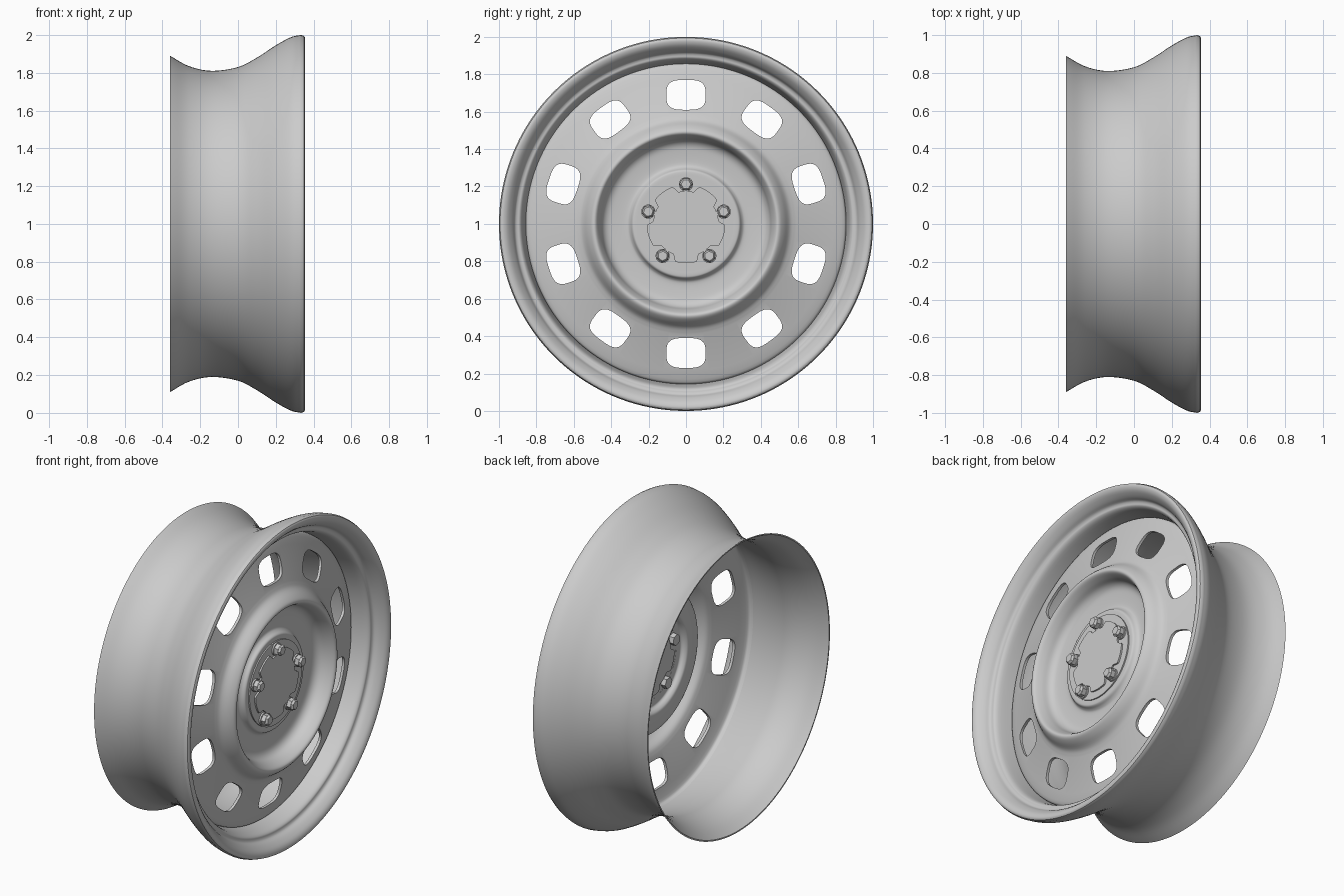
import bpy
import bmesh
from math import sin, cos, pi, radians, copysign
from mathutils import Matrix, Vector

cube = bpy.data.objects.get("Cube")
if cube:
    bpy.data.objects.remove(cube, do_unlink=True)

steel = bpy.data.materials.new("grey_steel")
steel.use_nodes = True
steel.diffuse_color = (0.6, 0.6, 0.6, 1)
steel.node_tree.nodes["Principled BSDF"].inputs["Base Color"].default_value = (0.6, 0.6, 0.6, 1)


def finish(name, bm, angle=35):
    bmesh.ops.recalc_face_normals(bm, faces=bm.faces)
    mesh = bpy.data.meshes.new(name)
    bm.to_mesh(mesh)
    bm.free()
    obj = bpy.data.objects.new(name, mesh)
    bpy.context.collection.objects.link(obj)
    mesh.materials.append(steel)
    smooth(obj, angle)
    return obj


def smooth(obj, angle):
    bpy.ops.object.select_all(action='DESELECT')
    obj.select_set(True)
    bpy.context.view_layer.objects.active = obj
    bpy.ops.object.shade_smooth_by_angle(angle=radians(angle))


def spline(pts, steps=5):
    """Catmull-Rom curve through (x, radius) points."""
    p = [Vector(q) for q in pts]
    p = [2 * p[0] - p[1]] + p + [2 * p[-1] - p[-2]]
    out = []
    for a, b, c, d in zip(p, p[1:], p[2:], p[3:]):
        for i in range(steps):
            t = i / steps
            out.append(0.5 * (2 * b + (c - a) * t + (2 * a - 5 * b + 4 * c - d) * t * t
                              + (3 * b - a - 3 * c + d) * t ** 3))
    return out + [p[-2]]


def lathe(name, profile, segs=128):
    """Turn a closed (x, radius) profile around the axle."""
    bm = bmesh.new()
    rings = []
    for k in range(segs):
        a = 2 * pi * k / segs
        rings.append([bm.verts.new((x, r * cos(a), 1 + r * sin(a))) for x, r in profile])
    n = len(profile)
    for k in range(segs):
        u, v = rings[k], rings[(k + 1) % segs]
        for i in range(n):
            j = (i + 1) % n
            bm.faces.new((u[i], u[j], v[j], v[i]))
    return finish(name, bm)


def prism(bm, outline, x0, x1):
    """Extrude a (y, z) outline along the axle."""
    back = [bm.verts.new((x0, y, z)) for y, z in outline]
    front = [bm.verts.new((x1, y, z)) for y, z in outline]
    bm.faces.new(back)
    bm.faces.new(front)
    for i in range(len(outline)):
        j = (i + 1) % len(outline)
        bm.faces.new((back[i], back[j], front[j], front[i]))


def ring(radius, count, cy=0, cz=1, turn=0):
    return [(cy + radius * cos(turn + 2 * pi * i / count),
             cz + radius * sin(turn + 2 * pi * i / count)) for i in range(count)]


# Rim barrel with rolled lip and stepped inner wall
outer = spline([(-0.36, 0.89), (-0.26, 0.835), (-0.14, 0.81), (0, 0.83), (0.1, 0.88),
                (0.2, 0.945), (0.28, 0.988), (0.335, 1.0)])
lip = spline([(0.35, 0.994), (0.355, 0.98), (0.345, 0.955), (0.315, 0.928), (0.29, 0.915),
              (0.282, 0.902), (0.278, 0.888), (0.255, 0.874), (0.19, 0.861), (0.1, 0.848)], 3)
inside = spline([(0, 0.822), (-0.14, 0.802), (-0.26, 0.827), (-0.36, 0.882)])
lathe("rim_barrel", outer + lip + inside, 160)

# Pressed wheel disc: flat band, raised ridge, recess and hub step
face = spline([(0.13, 0.858), (0.165, 0.856), (0.182, 0.845), (0.2, 0.79)], 3)
face += spline([(0.247, 0.59), (0.265, 0.555), (0.305, 0.525), (0.328, 0.5), (0.325, 0.48),
                (0.29, 0.46), (0.25, 0.445), (0.228, 0.42), (0.22, 0.38), (0.217, 0.32),
                (0.227, 0.3), (0.245, 0.288), (0.25, 0.275), (0.25, 0.24)], 4)
disc = lathe("wheel_disc", face + [Vector((x - 0.016, r - 0.004)) for x, r in reversed(face)], 160)

# Ten rounded ventilation holes
bm = bmesh.new()
shape = []
for i in range(40):
    c, s = cos(2 * pi * i / 40), sin(2 * pi * i / 40)
    shape.append((copysign(abs(c) ** 0.62, c) * 0.105, 0.69 + copysign(abs(s) ** 0.62, s) * 0.08))
for k in range(10):
    a = 2 * pi * k / 10
    prism(bm, [(y * cos(a) - z * sin(a), 1 + y * sin(a) + z * cos(a)) for y, z in shape], 0, 0.5)
cutter = finish("hole_cutter", bm)
cutter.hide_render = True
cut = disc.modifiers.new("holes", 'BOOLEAN')
cut.operation = 'DIFFERENCE'
cut.solver = 'EXACT'
cut.object = cutter
bpy.context.view_layer.objects.active = disc
bpy.ops.object.modifier_apply(modifier=cut.name)
bpy.data.objects.remove(cutter, do_unlink=True)
smooth(disc, 35)

# Hub plate
bm = bmesh.new()
prism(bm, ring(0.255, 96), 0.235, 0.258)
finish("hub_plate", bm)

# Hub cover scalloped around the bolts
bm = bmesh.new()
outline = []
for i in range(150):
    a = 2 * pi * i / 150
    wave = cos(5 * (a - pi / 2))
    near = min(1, max(0, 0.5 + 1.5 * (wave - 0.1)))
    r = 0.21 - 0.035 * near * near * (3 - 2 * near)
    outline.append((r * cos(a), 1 + r * sin(a)))
prism(bm, outline, 0.225, 0.268)
finish("hub_cover", bm)

# Five hex bolts with washers
for k in range(5):
    a = pi / 2 + 2 * pi * k / 5
    y, z = 0.212 * cos(a), 1 + 0.212 * sin(a)
    bm = bmesh.new()
    prism(bm, ring(0.038, 24, y, z), 0.255, 0.268)
    prism(bm, ring(0.035, 6, y, z, a), 0.205, 0.295)
    bmesh.ops.create_cone(bm, cap_ends=True, segments=6, radius1=0.035, radius2=0.026, depth=0.012,
                          matrix=Matrix.Translation((0.301, y, z)) @ Matrix.Rotation(a, 4, 'X')
                          @ Matrix.Rotation(pi / 2, 4, 'Y') @ Matrix.Rotation(pi / 2, 4, 'Z'))
    finish("wheel_bolt_%d" % (k + 1), bm, 20)
